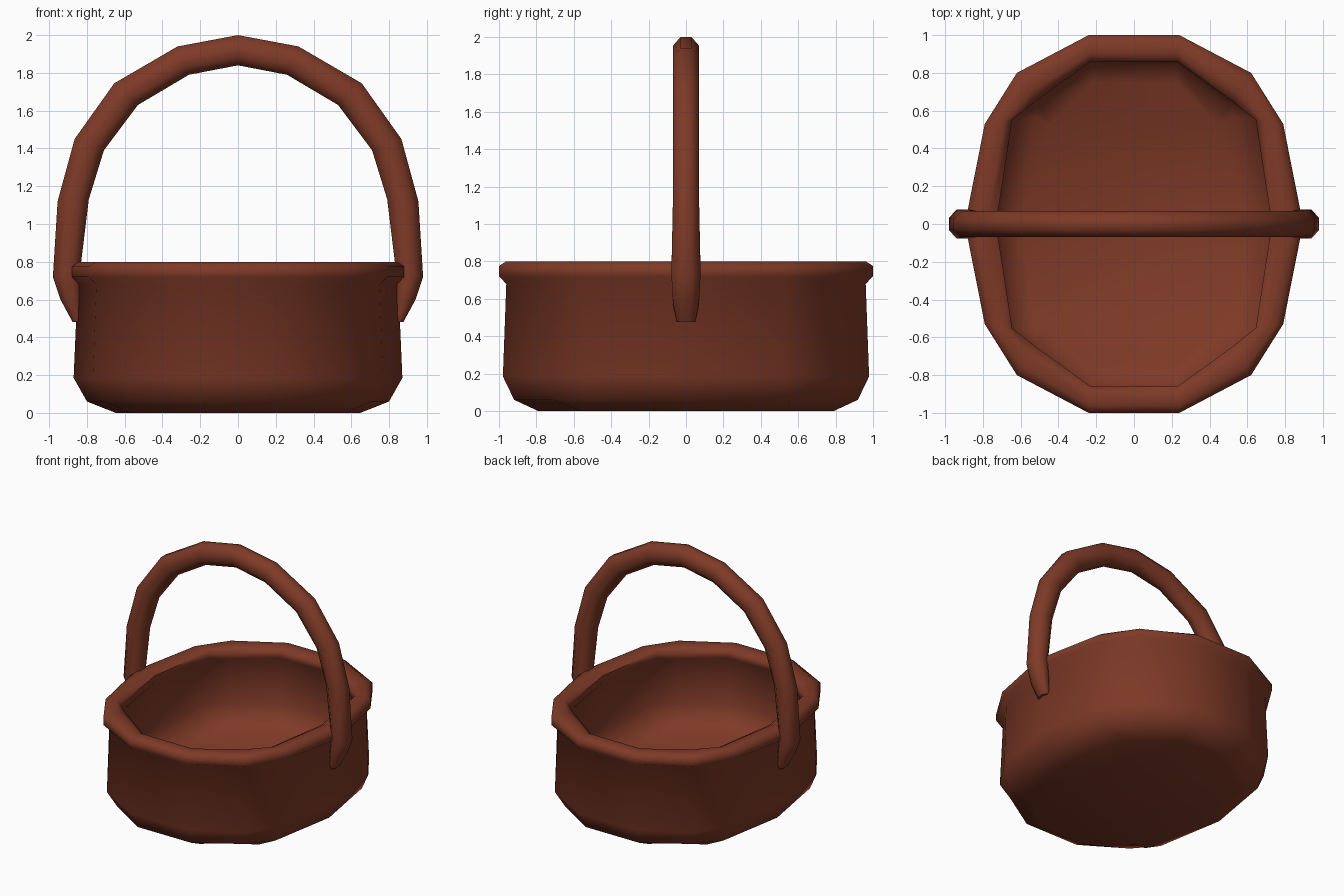
import bpy, bmesh, math
from mathutils import Vector

if "Cube" in bpy.data.objects:
    bpy.data.objects.remove(bpy.data.objects["Cube"])

mat = bpy.data.materials.new("reddish brown wicker")
mat.diffuse_color = (0.21, 0.042, 0.02, 1)
mat.use_nodes = True
mat.node_tree.nodes["Principled BSDF"].inputs["Base Color"].default_value = mat.diffuse_color


def skin(name, rings, angle):
    """Bridge closed rings of points into a capped solid."""
    bm = bmesh.new()
    loops = [[bm.verts.new(p) for p in r] for r in rings]
    n = len(loops[0])
    for a, b in zip(loops, loops[1:]):
        for i in range(n):
            j = (i + 1) % n
            bm.faces.new((a[i], a[j], b[j], b[i]))
    bm.faces.new(loops[0][::-1])
    bm.faces.new(loops[-1])
    bmesh.ops.recalc_face_normals(bm, faces=bm.faces[:])
    me = bpy.data.meshes.new(name)
    bm.to_mesh(me)
    bm.free()
    me.materials.append(mat)
    ob = bpy.data.objects.new(name, me)
    bpy.context.collection.objects.link(ob)
    bpy.ops.object.select_all(action='DESELECT')
    ob.select_set(True)
    bpy.context.view_layer.objects.active = ob
    bpy.ops.object.shade_smooth_by_angle(angle=math.radians(angle))
    return ob


def full_outline(q):
    """Mirror a quarter outline (last point on the x axis) into a closed loop."""
    right = q + [(x, -y) for x, y in q[-2::-1]]
    return right + [(-x, y) for x, y in right[::-1]]


# basket: 14-sided outline blended from rim outside (t=0) to rim inside (t=1)
outer = full_outline([(.24, 1.0), (.62, .80), (.79, .53), (.895, 0)])
inner = full_outline([(.23, .86), (.52, .65), (.645, .55), (.73, 0)])
profile = [(1.5, 0), (.58, .06), (.15, .185), (.28, .68), (0, .72), (0, .775),
           (.27, .80), (.7, .80), (1, .775), (1, .72), (.8, .68), (.8, .35),
           (1.1, .24), (1.8, .18)]
rings = [[(a[0] + (b[0] - a[0]) * t, a[1] + (b[1] - a[1]) * t, z)
          for a, b in zip(outer, inner)] for t, z in profile]
skin("basket_bowl", rings, 60)

# handle: half arch sections (outer x, z, inner x, z, half width), mirrored
half = [(.875, .48, .82, .48, .05), (.94, .60, .82, .56, .07),
        (.98, .72, .835, .76, .078), (.955, 1.12, .79, 1.13, .07),
        (.865, 1.45, .71, 1.39, .07), (.655, 1.745, .53, 1.63, .07),
        (.32, 1.94, .26, 1.79, .07)]
sections = half + [(0, 2.0, 0, 1.84, .07)] + \
    [(-a, b, -c, d, w) for a, b, c, d, w in half[::-1]]
rings = []
for ox, oz, ix, iz, w in sections:
    o, i = Vector((ox, 0, oz)), Vector((ix, 0, iz))
    k = math.cos(math.pi / 8)
    ring = []
    for s in range(8):
        a = (s + .5) * math.pi / 4
        ring.append((o + i) / 2 + (o - i) / 2 * math.cos(a) / k
                    + Vector((0, w * math.sin(a) / k, 0)))
    rings.append(ring)
skin("handle", rings, 60)
